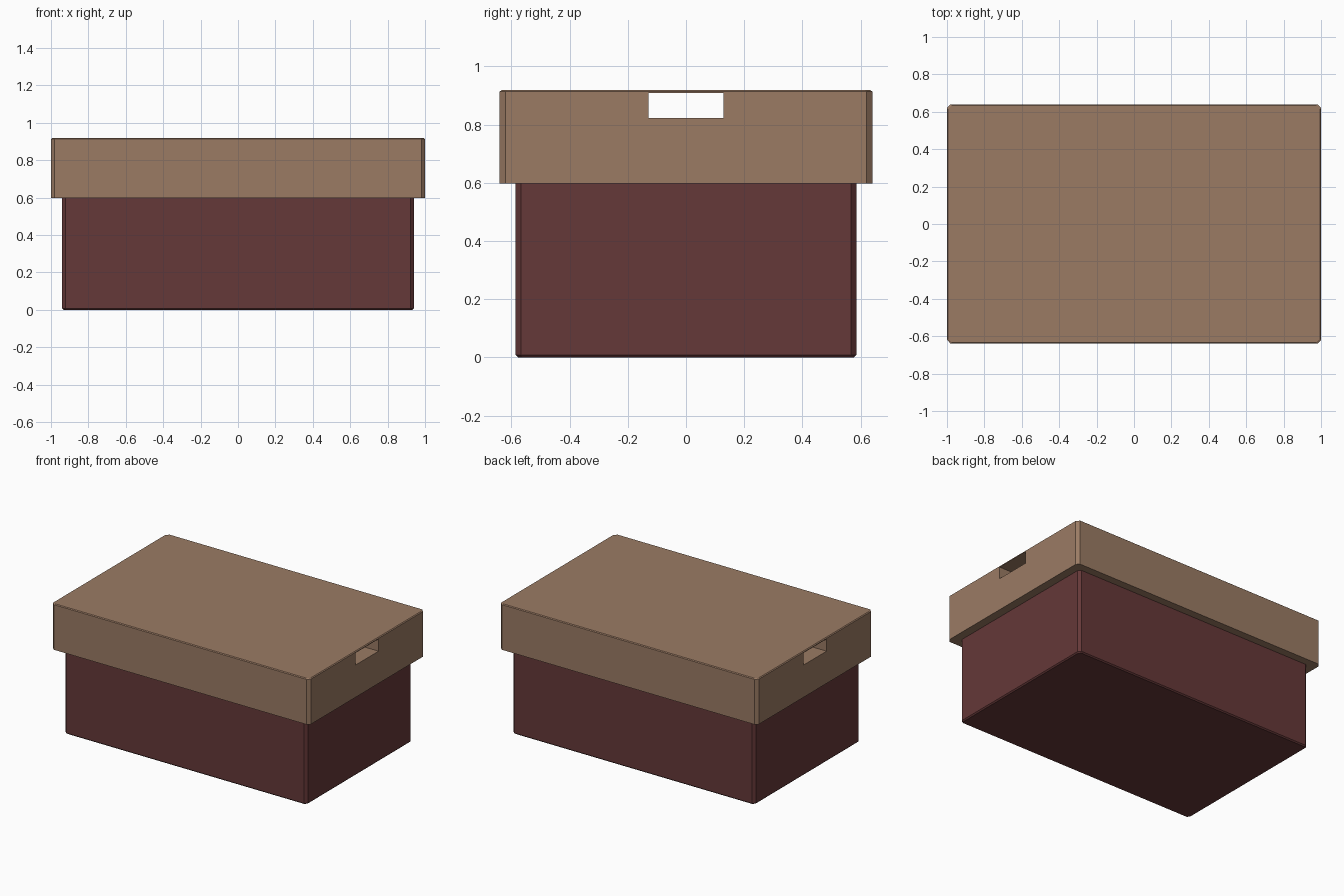
import bpy
import bmesh

if "Cube" in bpy.data.objects:
    bpy.data.objects.remove(bpy.data.objects["Cube"])


def material(name, srgb):
    lin = [((c / 255 + 0.055) / 1.055) ** 2.4 for c in srgb]
    mat = bpy.data.materials.new(name)
    mat.diffuse_color = (*lin, 1)
    mat.use_nodes = True
    mat.node_tree.nodes["Principled BSDF"].inputs["Base Color"].default_value = mat.diffuse_color
    return mat


def chamfered_block(name, rings, mat=None):
    """Stack of cut-corner rectangles: (half x, half y, corner cut, z)."""
    bm = bmesh.new()
    loops = []
    for hx, hy, c, z in rings:
        quarter = [(hx, hy - c), (hx - c, hy)] if c else [(hx, hy)]
        pts = []
        for sx, sy in ((1, 1), (-1, 1), (-1, -1), (1, -1)):
            corner = quarter if sx * sy > 0 else quarter[::-1]
            pts += [(sx * x, sy * y) for x, y in corner]
        loops.append([bm.verts.new((x, y, z)) for x, y in pts])
    for a, b in zip(loops, loops[1:]):
        for i in range(len(a)):
            j = (i + 1) % len(a)
            bm.faces.new((a[i], a[j], b[j], b[i]))
    bm.faces.new(loops[0][::-1])
    bm.faces.new(loops[-1])
    mesh = bpy.data.meshes.new(name)
    bm.to_mesh(mesh)
    bm.free()
    obj = bpy.data.objects.new(name, mesh)
    bpy.context.collection.objects.link(obj)
    if mat:
        mesh.materials.append(mat)
    return obj


lid_brown = material("lid brown", (155, 123, 100))
box_maroon = material("box maroon", (101, 56, 56))

# Box body with chamfered corners and bottom edge
chamfered_block("box_body", [(0.932, 0.577, 0.015, 0), (0.94, 0.585, 0.018, 0.008),
                             (0.94, 0.585, 0.018, 0.605)], box_maroon)

# Overhanging lid with a fine chamfer round the top
lid = chamfered_block("lid", [(1, 0.64, 0.02, 0.597), (1, 0.64, 0.02, 0.913),
                              (0.994, 0.634, 0.02, 0.918)], lid_brown)

# Hand slot running through both ends of the lid
cutter = chamfered_block("hand_slot_cutter", [(1.2, 0.128, 0, 0.823),
                                              (1.2, 0.128, 0, 0.908)], lid_brown)
cutter.hide_render = True
cut = lid.modifiers.new("hand slots", "BOOLEAN")
cut.operation = "DIFFERENCE"
cut.solver = "EXACT"
cut.object = cutter
bpy.context.view_layer.objects.active = lid
bpy.ops.object.modifier_apply(modifier=cut.name)
bpy.data.objects.remove(cutter)
